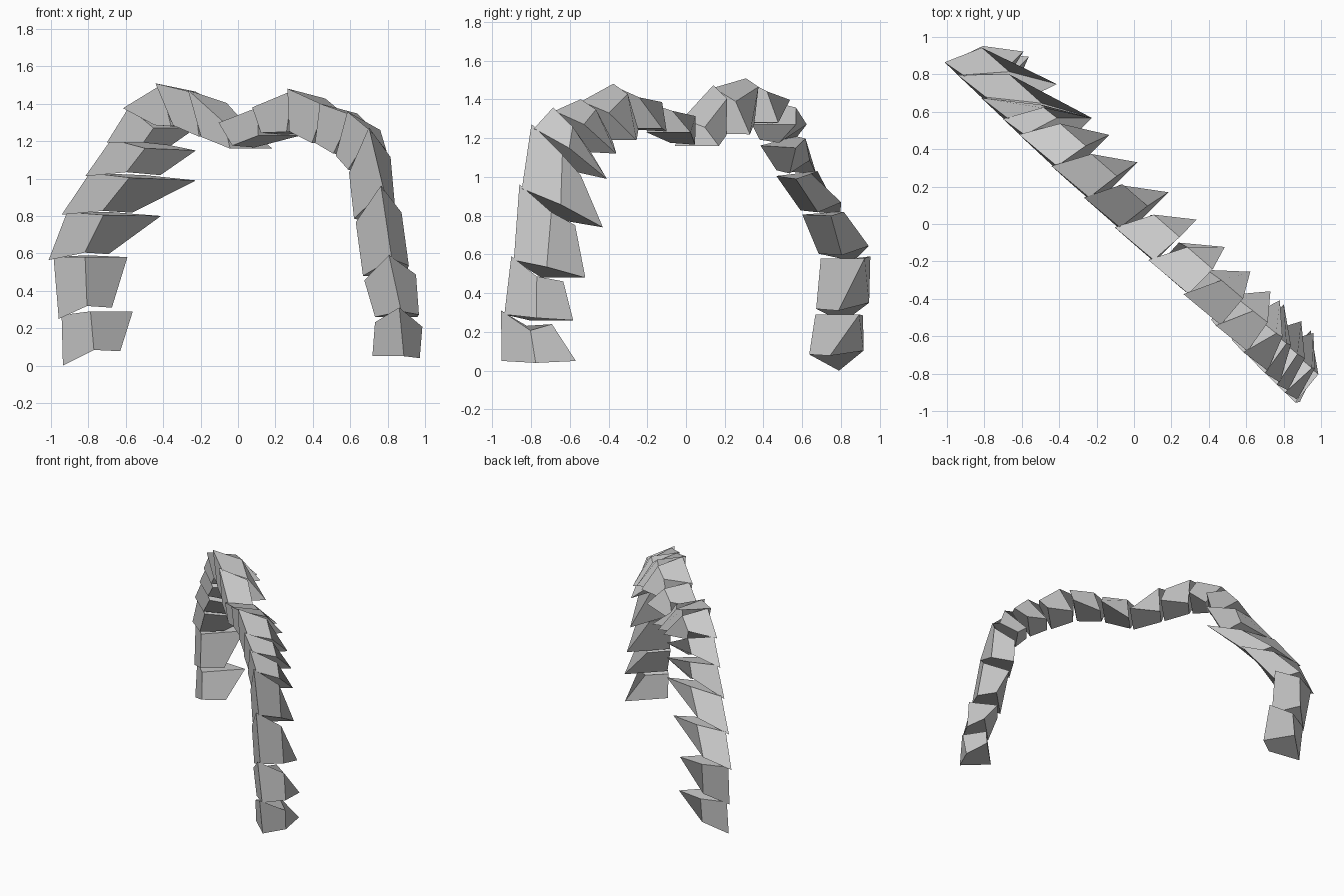
import bpy
import bmesh
from mathutils import Vector

if "Cube" in bpy.data.objects:
    bpy.data.objects.remove(bpy.data.objects["Cube"])

# Joints of the arch in its own diagonal plane: outer (u, z), inner (u, z)
JOINTS = [
    (-1.22, 0.02, -0.95, 0.06), (-1.25, 0.27, -1.03, 0.29),
    (-1.31, 0.58, -1.07, 0.58), (-1.21, 0.82, -0.82, 0.80),
    (-1.04, 1.03, -0.56, 0.99), (-0.88, 1.21, -0.56, 1.15),
    (-0.75, 1.38, -0.56, 1.27), (-0.51, 1.50, -0.43, 1.28),
    (-0.27, 1.46, -0.22, 1.22), (-0.04, 1.30, 0.01, 1.16),
    (0.21, 1.38, 0.22, 1.23), (0.47, 1.47, 0.43, 1.25),
    (0.71, 1.39, 0.62, 1.19), (0.91, 1.34, 0.77, 1.12),
    (1.06, 1.25, 0.84, 0.99), (1.15, 0.94, 0.87, 0.74),
    (1.21, 0.57, 1.00, 0.48), (1.28, 0.29, 1.09, 0.26),
    (1.30, 0.05, 1.07, 0.05),
]


def place(p, w):
    """Plane point plus depth w -> world, along the diagonal."""
    u, z = p
    w += 0.015 * u
    k = 0.5 ** 0.5
    return ((u + w) * k, (w - u) * k, z)


def stone(i, a, b):
    o0, i0 = Vector(a[:2]), Vector(a[2:])
    o1, i1 = Vector(b[:2]), Vector(b[2:])
    d = ((o1 + i1) - (o0 + i0)).normalized()
    r0, r1 = (o0 - i0).normalized(), (o1 - i1).normalized()
    # extra length of the wide stones pulls their corners inward
    e0 = max(0, (o0 - i0).length - 0.24)
    e1 = max(0, (o1 - i1).length - 0.24)
    # small starting ring, then a flared end ring with a pointed back corner
    verts = [
        place(o0 + r0 * 0.005 - d * 0.02, -0.085),
        place(o0.lerp(i0, 0.08 + 1.4 * e0) + d * 0.08, 0.11),
        place(i0 + r0 * 0.5 * e0 + d * 0.02, 0.095),
        place(i0.lerp(o0, 0.05) + r0 * 0.75 * e0 + d * 0.03, -0.08),
        place(o1, -0.065),
        place(o1.lerp(i1, 0.28 + 0.8 * e1) + d * 0.01, 0.12),
        place(i1, 0.25),
        place(i1 + r1 * 0.75 * e1, -0.07),
    ]
    faces = [(3, 2, 1, 0), (4, 5, 6, 7)]
    faces += [(k, (k + 1) % 4, (k + 1) % 4 + 4, k + 4) for k in range(4)]
    name = f"arch_stone_{i + 1}"
    me = bpy.data.meshes.new(name)
    me.from_pydata(verts, [], faces)
    bpy.context.collection.objects.link(bpy.data.objects.new(name, me))
    # keep normals pointing outward
    bm = bmesh.new()
    bm.from_mesh(me)
    bmesh.ops.recalc_face_normals(bm, faces=bm.faces)
    bm.to_mesh(me)
    bm.free()


# Row of stones along the arch
for i in range(len(JOINTS) - 1):
    stone(i, JOINTS[i], JOINTS[i + 1])
